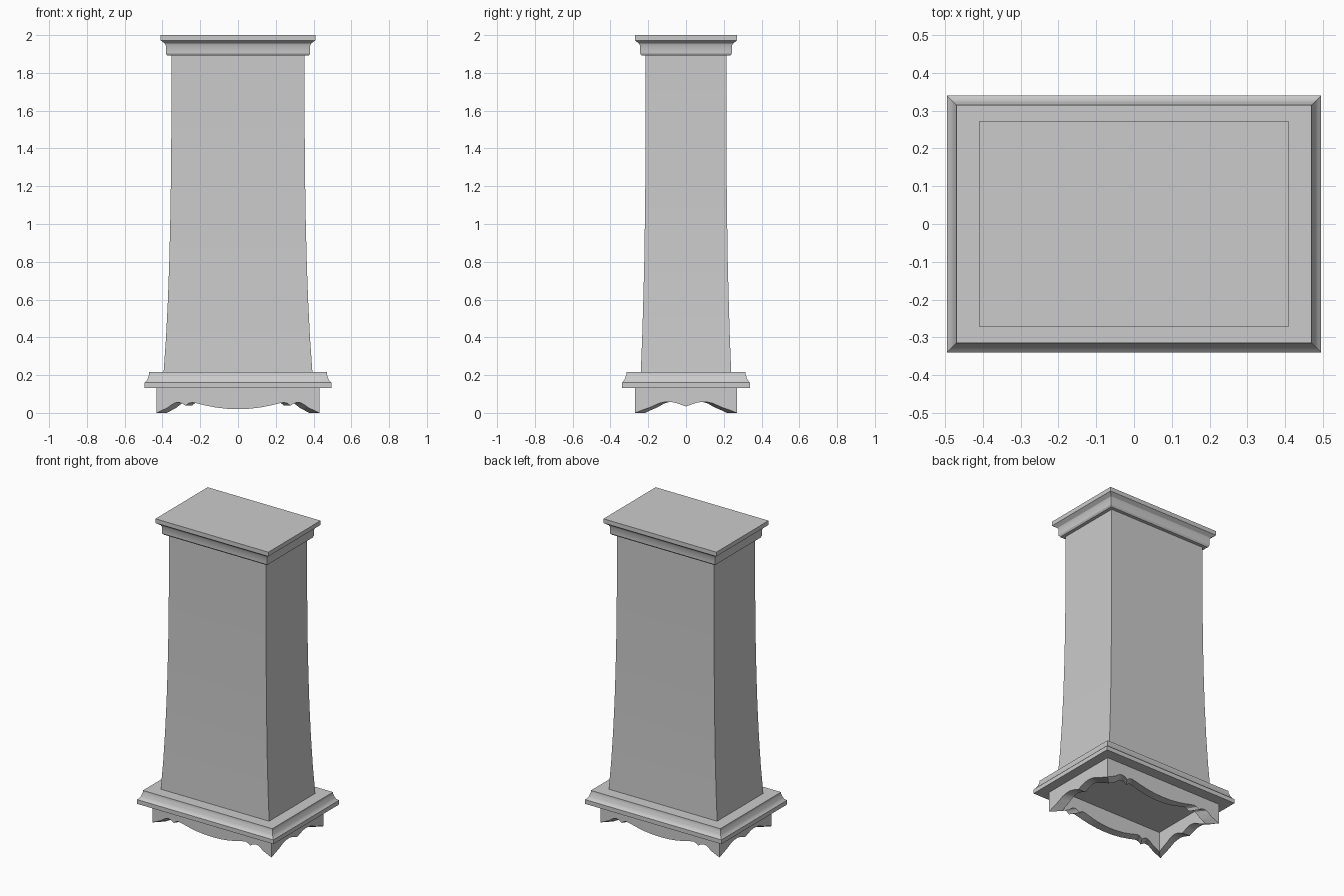
import bpy, bmesh, math

if "Cube" in bpy.data.objects:
    bpy.data.objects.remove(bpy.data.objects["Cube"])


def finish(name, bm):
    bmesh.ops.remove_doubles(bm, verts=bm.verts, dist=1e-5)
    bmesh.ops.recalc_face_normals(bm, faces=bm.faces)
    mesh = bpy.data.meshes.new(name)
    bm.to_mesh(mesh)
    bm.free()
    ob = bpy.data.objects.new(name, mesh)
    bpy.context.collection.objects.link(ob)
    bpy.ops.object.select_all(action='DESELECT')
    ob.select_set(True)
    bpy.context.view_layer.objects.active = ob
    bpy.ops.object.shade_smooth_by_angle(angle=math.radians(25))
    return ob


def loft(name, rings):
    """Closed solid through rectangles given as (half x, half y, z)."""
    bm = bmesh.new()
    loops = [[bm.verts.new((sx * hx, sy * hy, z))
              for sx, sy in ((-1, -1), (1, -1), (1, 1), (-1, 1))]
             for hx, hy, z in rings]
    for a, b in zip(loops, loops[1:]):
        for i in range(4):
            j = (i + 1) % 4
            bm.faces.new((a[i], a[j], b[j], b[i]))
    bm.faces.new(loops[0])
    bm.faces.new(loops[-1])
    return finish(name, bm)


def moulding(name, hx, hy, profile):
    """Rectangular moulding from (overhang, z) profile points."""
    return loft(name, [(hx + o, hy + o, z) for o, z in profile])


# Column: flared towards the bottom, straight at the top
flare = [(0.395, 0.24, 0.2), (0.381, 0.232, 0.4), (0.371, 0.226, 0.6),
         (0.364, 0.221, 0.8), (0.359, 0.218, 1.0), (0.355, 0.215, 1.25),
         (0.353, 0.214, 1.5), (0.353, 0.214, 1.91)]
loft("column", flare)

# Stepped cap
moulding("cap", 0.353, 0.214, [
    (0.0, 1.892), (0.022, 1.892), (0.029, 1.903), (0.029, 1.944),
    (0.034, 1.955), (0.047, 1.965), (0.057, 1.972), (0.057, 2.0)])

# Base moulding with a cove edge
moulding("base_moulding", 0.47, 0.315, [
    (0.025, 0.132), (0.025, 0.16), (0.017, 0.167), (0.011, 0.175),
    (0.007, 0.184), (0.004, 0.194), (0.001, 0.2), (0.0, 0.217)])

# Scalloped hollow skirt with mitred corners
HX, HY, T, TOP = 0.432, 0.27, 0.055, 0.135
front_edge = [(0, 0.02), (0.06, 0.022), (0.12, 0.029), (0.18, 0.041),
              (0.22, 0.051), (0.242, 0.055), (0.262, 0.051), (0.278, 0.038),
              (0.295, 0.05), (0.315, 0.056), (0.335, 0.053), (0.355, 0.041),
              (0.375, 0.026), (0.40, 0.015), (HX, 0.0)]
side_edge = [(0, 0.034), (0.025, 0.043), (0.05, 0.052), (0.08, 0.058),
             (0.115, 0.057), (0.145, 0.05), (0.175, 0.036), (0.205, 0.024),
             (0.235, 0.014), (HY, 0.0)]
bm = bmesh.new()
for edge, half, depth, turned in ((front_edge, HX, HY, False),
                                  (side_edge, HY, HX, True)):
    full = [(-u, z) for u, z in reversed(edge[1:])] + edge
    for side in (-1, 1):
        sections = []
        for u, z in full:
            inner = u * (half - T) / half
            pts = [(u, depth, TOP), (u, depth, z),
                   (inner, depth - T, z), (inner, depth - T, TOP)]
            sections.append([bm.verts.new(
                (d * side, a, h) if turned else (a, d * side, h))
                for a, d, h in pts])
        for a, b in zip(sections, sections[1:]):
            for i in range(4):
                j = (i + 1) % 4
                bm.faces.new((a[i], a[j], b[j], b[i]))
finish("scalloped_skirt", bm)
